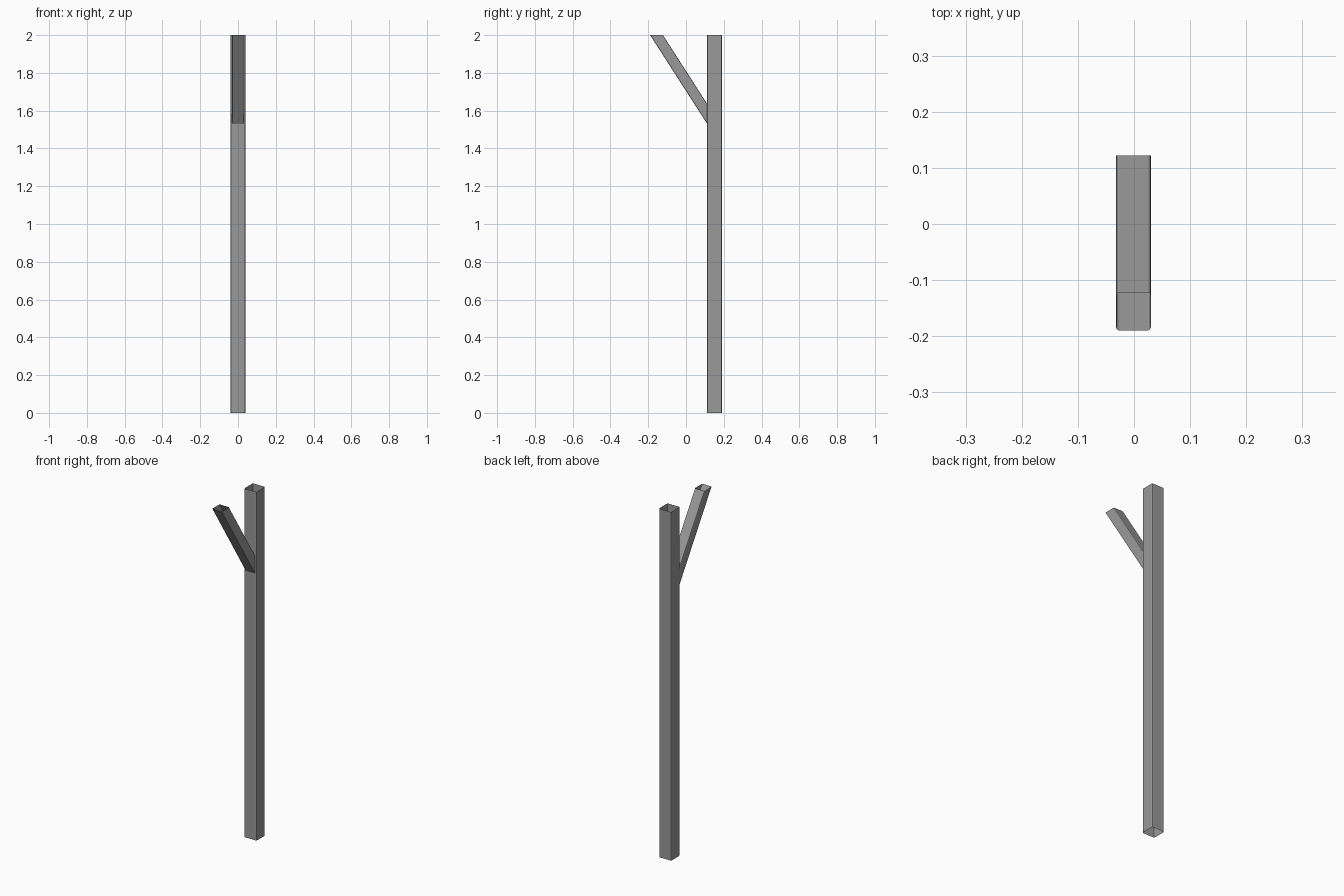
import bpy
import bmesh
import math

default = bpy.data.objects.get("Cube")
if default:
    bpy.data.objects.remove(default, do_unlink=True)

steel = bpy.data.materials.new("grey_steel")
steel.use_nodes = True
GREY = (0.32, 0.32, 0.32, 1)
steel.diffuse_color = GREY
steel.node_tree.nodes["Principled BSDF"].inputs["Base Color"].default_value = GREY


def rounded_rect(cx, cy, hx, hy, radius, segments=2):
    """Counter-clockwise outline of a rectangle with rounded corners."""
    points = []
    for i, (sx, sy) in enumerate([(1, 1), (-1, 1), (-1, -1), (1, -1)]):
        for k in range(segments + 1):
            a = math.pi / 2 * (i + k / segments)
            points.append((cx + sx * (hx - radius) + radius * math.cos(a),
                           cy + sy * (hy - radius) + radius * math.sin(a)))
    return points


def open_tube(name, outline, lower_end, top=2.0):
    """Thin open tube from a level top outline down to lower_end(x, y)."""
    bm = bmesh.new()
    upper = [bm.verts.new((x, y, top)) for x, y in outline]
    lower = [bm.verts.new(lower_end(x, y)) for x, y in outline]
    n = len(outline)
    for i in range(n):
        j = (i + 1) % n
        bm.faces.new((lower[i], lower[j], upper[j], upper[i]))
    mesh = bpy.data.meshes.new(name)
    bm.to_mesh(mesh)
    bm.free()
    mesh.materials.append(steel)
    obj = bpy.data.objects.new(name, mesh)
    bpy.context.collection.objects.link(obj)
    return obj


# Upright square post, open at both ends
open_tube("post", rounded_rect(0, 0.151, 0.039, 0.039, 0.006),
          lambda x, y: (x, y, 0))

# Slanted brace: level cut at the top, upright cut just inside the post
SLOPE = 1.556
INNER_Y = 0.122
open_tube("brace", rounded_rect(-0.001, -0.156, 0.031, 0.034, 0.006),
          lambda x, y: (x, INNER_Y, 2 - SLOPE * (INNER_Y - y)))
